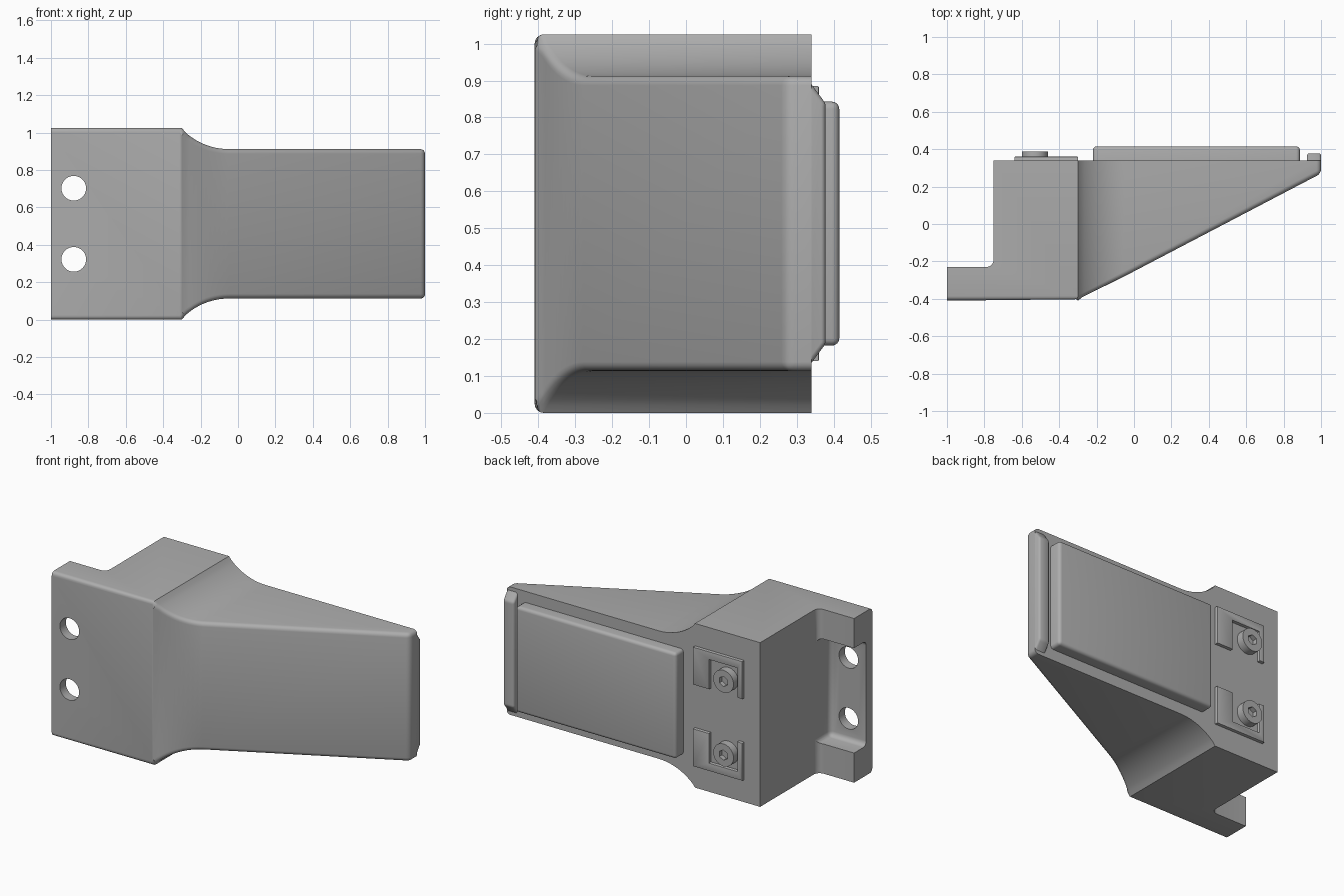
import bpy, bmesh, math
from mathutils import Matrix

old = bpy.data.objects.get("Cube")
if old:
    bpy.data.objects.remove(old)

grey = bpy.data.materials.new("plain_grey")
grey.use_nodes = True
grey.diffuse_color = (0.42, 0.42, 0.42, 1)
grey.node_tree.nodes["Principled BSDF"].inputs["Base Color"].default_value = (0.42, 0.42, 0.42, 1)

HEIGHT = 1.025
MID = HEIGHT / 2
BACK = 0.34      # rear plane of the arm
FRONT = -0.41    # front plane of the block
BEND = -0.3      # where the front starts to slope


def prism(pts, y0, y1):
    """Extrude an XZ outline along y."""
    bm = bmesh.new()
    face = bm.faces.new([bm.verts.new((x, y0, z)) for x, z in pts])
    ext = bmesh.ops.extrude_face_region(bm, geom=[face])
    for v in ext["geom"]:
        if isinstance(v, bmesh.types.BMVert):
            v.co.y = y1
    bmesh.ops.recalc_face_normals(bm, faces=bm.faces)
    return bm


def rect(x0, x1, z0, z1):
    return [(x0, z0), (x1, z0), (x1, z1), (x0, z1)]


def round_edges(bm, test, width, segments=4):
    bmesh.ops.bevel(bm, geom=[e for e in bm.edges if test(e)], offset=width,
                    segments=segments, profile=0.5, affect='EDGES', clamp_overlap=False)


def finish(name, bm):
    mesh = bpy.data.meshes.new(name)
    bmesh.ops.recalc_face_normals(bm, faces=bm.faces)
    bm.to_mesh(mesh)
    bm.free()
    mesh.materials.append(grey)
    ob = bpy.data.objects.new(name, mesh)
    bpy.context.collection.objects.link(ob)
    return ob


def cylinder(name, x, z, radius, y0, y1, sides=40):
    bm = bmesh.new()
    place = Matrix.Translation((x, (y0 + y1) / 2, z)) @ Matrix.Rotation(math.pi / 2, 4, 'X')
    bmesh.ops.create_cone(bm, cap_ends=True, segments=sides, radius1=radius,
                          radius2=radius, depth=y1 - y0, matrix=place)
    return finish(name, bm)


def activate(ob):
    bpy.ops.object.select_all(action='DESELECT')
    ob.select_set(True)
    bpy.context.view_layer.objects.active = ob


def cut(ob, cutter):
    mod = ob.modifiers.new("cut", 'BOOLEAN')
    mod.operation, mod.solver, mod.object = 'DIFFERENCE', 'EXACT', cutter
    cutter.hide_render = True
    activate(ob)
    bpy.ops.object.modifier_apply(modifier=mod.name)
    bpy.data.objects.remove(cutter)


def smooth(ob):
    activate(ob)
    bpy.ops.object.shade_smooth_by_angle(angle=math.radians(32))


# Body: outline with concave shoulders, front pushed back along the slope
RADIUS = 0.343
SHOULDER = -0.05
ARM_TOP = 0.912
start = math.asin((SHOULDER - BEND) / RADIUS)
upper = [(-1, HEIGHT), (BEND, HEIGHT)]
for i in range(1, 13):
    a = start * (1 - i / 12)
    upper.append((SHOULDER - RADIUS * math.sin(a), ARM_TOP + RADIUS * (1 - math.cos(a))))
upper.append((1, ARM_TOP))
lower = [(x, HEIGHT - z) for x, z in reversed(upper)]
bm = prism(upper + lower, FRONT, BACK)
front = [v for v in bm.verts if v.co.y < 0]
bmesh.ops.connect_verts(bm, verts=[v for v in front if abs(v.co.x - BEND) < 1e-4])
for v in front:
    v.co.y += max(0, v.co.x - BEND) * 0.523


def front_rim(e):
    a, b = (v.co for v in e.verts)
    if a.x < -0.99 and b.x < -0.99:
        return False
    if a.x > 0.99 and b.x > 0.99:
        return min(a.y, b.y) < BACK - 0.01
    on_front = max(a.y, b.y) < BACK - 0.01
    return on_front and abs(a.x - b.x) > 1e-4


round_edges(bm, front_rim, 0.025)
body = finish("body", bm)

# Step behind the mounting flange, with a filleted inner corner
bm = prism(rect(-1.2, -0.75, -0.2, 1.3), -0.23, 0.6)
round_edges(bm, lambda e: all(v.co.x > -0.8 and v.co.y < 0 for v in e.verts), 0.04, 6)
cut(body, finish("step_cutter", bm))

# Pocket in the flange
bm = prism(rect(-1.2, -0.751, 0.185, 0.84), -0.35, -0.12)
round_edges(bm, lambda e: sum(v.co.y for v in e.verts) < -0.4
            and any(v.co.x > -0.8 for v in e.verts), 0.03)
cut(body, finish("pocket_cutter", bm))

# Bolt holes through the flange
for side in (-1, 1):
    cut(body, cylinder("hole_cutter", -0.878, MID + side * 0.19, 0.066, -0.6, 0))
smooth(body)

# Rear pad with softened edges
bm = prism(rect(-0.22, 0.887, 0.182, 0.843), BACK - 0.01, 0.415)
round_edges(bm, lambda e: any(v.co.y > 0.4 for v in e.verts), 0.02)
smooth(finish("rear_pad", bm))

# Tip lip, its ends sloping inward towards the rear
bm = prism(rect(0.925, 1, 0.122, 0.903), BACK - 0.01, 0.378)
for v in bm.verts:
    if v.co.y > 0.36:
        v.co.z += 0.065 if v.co.z < MID else -0.065
round_edges(bm, lambda e: any(v.co.y > 0.36 for v in e.verts), 0.012, 3)
smooth(finish("tip_lip", bm))

# Slotted clamp plates and socket screws, mirrored about mid height
PLATE = [(-0.64, 0.65), (-0.64, 0.885), (-0.3, 0.885), (-0.3, 0.65),
         (-0.41, 0.65), (-0.41, 0.835), (-0.605, 0.835), (-0.605, 0.65)]
for label, side in (("upper", 1), ("lower", -1)):
    bm = prism([(x, MID + side * (z - MID)) for x, z in PLATE], BACK - 0.01, 0.36)
    round_edges(bm, lambda e: all(v.co.y > 0.35 for v in e.verts), 0.004, 2)
    smooth(finish(label + "_clamp_plate", bm))
    z = MID + side * 0.23
    screw = cylinder(label + "_screw", -0.53, z, 0.07, BACK - 0.01, 0.388)
    cut(screw, cylinder("socket_cutter", -0.53, z, 0.032, 0.36, 0.45, 6))
    smooth(screw)
